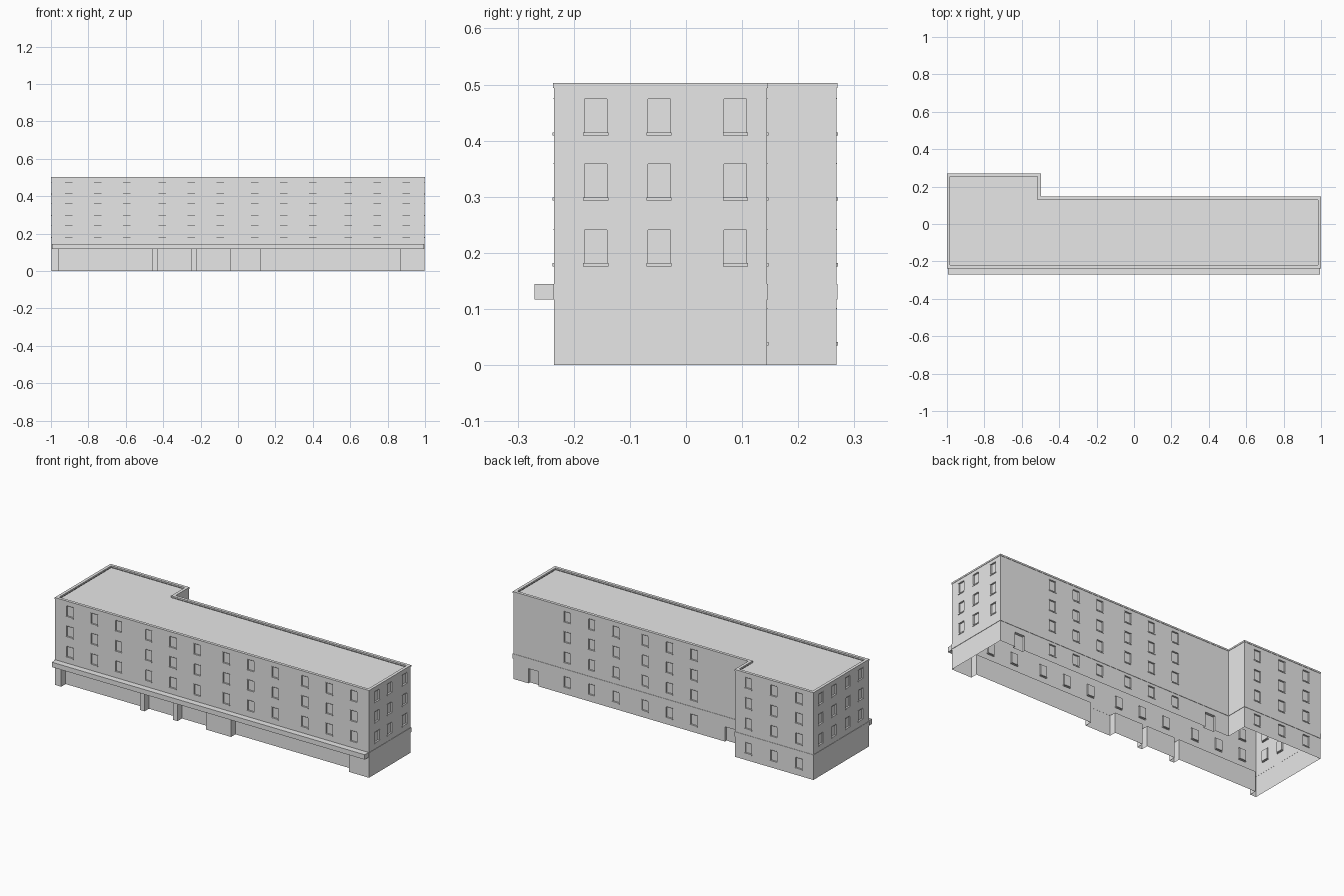
import bpy, bmesh
from mathutils import Vector

cube = bpy.data.objects.get("Cube")
if cube:
    bpy.data.objects.remove(cube, do_unlink=True)

stone = bpy.data.materials.new("light_grey")
stone.use_nodes = True
stone.diffuse_color = (0.8, 0.8, 0.8, 1)
stone.node_tree.nodes["Principled BSDF"].inputs["Base Color"].default_value = (0.8, 0.8, 0.8, 1)

# L-shaped footprint, counter-clockwise from the front right corner
FOOT = [Vector(p) for p in ((-.998, -.235), (.998, -.235), (.998, .144),
                            (-.5, .144), (-.5, .268), (-.998, .268))]
TOP = 0.5
WIN_W, WIN_H, WIN_DEPTH = 0.04, 0.06, 0.008
UPPER = (0.181, 0.298, 0.414)
ALL_FLOORS = (0.04,) + UPPER


def finish(bm, name):
    bmesh.ops.remove_doubles(bm, verts=bm.verts, dist=1e-5)
    mesh = bpy.data.meshes.new(name)
    bm.to_mesh(mesh)
    bm.free()
    mesh.materials.append(stone)
    obj = bpy.data.objects.new(name, mesh)
    bpy.context.collection.objects.link(obj)


def face(bm, points):
    bm.faces.new([bm.verts.new(p) for p in points])


def offset(d):
    """Footprint grown outwards by d."""
    out = []
    for i, p in enumerate(FOOT):
        a = (p - FOOT[i - 1]).normalized()
        b = (FOOT[(i + 1) % len(FOOT)] - p).normalized()
        out.append(p + d * (Vector((a.y, -a.x)) + Vector((b.y, -b.x))))
    return out


def ring(name, inner, outer, z0, z1):
    """Rectangular moulding that follows the footprint."""
    bm = bmesh.new()
    a, b = offset(inner), offset(outer)
    for i in range(len(a)):
        j = (i + 1) % len(a)
        corners = [(b, z0), (b, z1), (a, z1), (a, z0)]
        for k in range(4):
            (p, zp), (q, zq) = corners[k], corners[(k + 1) % 4]
            face(bm, [(*p[i], zp), (*p[j], zp), (*q[j], zq), (*q[i], zq)])
    finish(bm, name)


def wall(name, edge, columns=(), floors=(), holes=()):
    """Wall sheet with recessed openings, plus a sill and lintel per window.
    columns: window centres; holes: (start, end, bottom, top, depth)."""
    a, b = FOOT[edge], FOOT[(edge + 1) % len(FOOT)]
    along = (b - a).normalized()
    normal = Vector((along.y, -along.x))
    length = (b - a).length

    def at(u, z, d=0):
        return (*(a + along * u + normal * d), z)

    def to_u(c):
        return (Vector((c, c)) - a).dot(along)

    openings = []
    for start, end, z0, z1, depth in holes:
        u0, u1 = sorted((to_u(start), to_u(end)))
        openings.append((u0, u1, z0, z1, depth))
    windows = [(to_u(c), z) for c in columns for z in floors]
    for u, z in windows:
        openings.append((u - WIN_W / 2, u + WIN_W / 2, z, z + WIN_H, WIN_DEPTH))

    # Solid cells between the openings
    bm = bmesh.new()
    us = sorted({0, length, *(round(u, 5) for o in openings for u in o[:2])})
    zs = sorted({0, TOP, *(round(z, 5) for o in openings for z in o[2:4])})
    for u0, u1 in zip(us, us[1:]):
        for z0, z1 in zip(zs, zs[1:]):
            u, z = (u0 + u1) / 2, (z0 + z1) / 2
            if not any(o[0] < u < o[1] and o[2] < z < o[3] for o in openings):
                face(bm, [at(u0, z0), at(u1, z0), at(u1, z1), at(u0, z1)])

    # Recessed panes and their reveals
    for u0, u1, z0, z1, depth in openings:
        rim = [(u0, z0), (u1, z0), (u1, z1), (u0, z1)]
        face(bm, [at(u, z, -depth) for u, z in rim])
        for k in range(4):
            p, q = rim[k], rim[(k + 1) % 4]
            if p[1] == q[1] == 0:
                continue
            face(bm, [at(*p), at(*q), at(*q, -depth), at(*p, -depth)])
    finish(bm, name)

    # Sills and lintels
    if windows:
        bm = bmesh.new()
        for u, z in windows:
            for z0, z1, out in ((z - .005, z + .001, .003),
                                (z + WIN_H, z + WIN_H + .002, .0015)):
                block(bm, at, u, z0, z1, out)
        finish(bm, name + "_sills")


def block(bm, at, u, z0, z1, out):
    """Small projecting bar, open towards the wall."""
    u0, u1, back = u - .0225, u + .0225, -WIN_DEPTH / 2
    face(bm, [at(u0, z0, out), at(u1, z0, out), at(u1, z1, out), at(u0, z1, out)])
    face(bm, [at(u0, z1, out), at(u1, z1, out), at(u1, z1, back), at(u0, z1, back)])
    face(bm, [at(u0, z0, back), at(u1, z0, back), at(u1, z0, out), at(u0, z0, out)])
    face(bm, [at(u0, z0, back), at(u0, z0, out), at(u0, z1, out), at(u0, z1, back)])
    face(bm, [at(u1, z0, out), at(u1, z0, back), at(u1, z1, back), at(u1, z1, out)])


# Front wall with shop openings between piers
shops = ((-.96, -.46), (-.43, -.25), (-.22, -.04), (.12, .87))
front_columns = [c + s for c in (-.75, -.25, .245, .745) for s in (-.155, 0, .155)]
wall("front_wall", 0, front_columns, UPPER,
     [(s, e, 0, .117, .04) for s, e in shops])

# End walls, rear walls and the notch
wall("left_end_wall", 1, (-.161, -.048, .088), UPPER)
wall("rear_wall", 2, (.655, .5, .345, .16, .005, -.15), ALL_FLOORS,
     [(c - .032, c + .032, 0, .085, .015) for c in (.87, -.38)])
wall("notch_wall", 3)
wall("wing_rear_wall", 4, (-.585, -.745, -.905), ALL_FLOORS)
wall("right_end_wall", 5, (.2, .08, -.045, -.161), UPPER)

# Mouldings and parapet
ring("floor_band", -.0005, .002, .117, .145)
ring("parapet", -.015, .002, .494, .503)

# Sunken flat roof
bm = bmesh.new()
roof = offset(-.014)
inner = Vector((roof[3].x, roof[0].y))
mid = Vector((roof[5].x, roof[3].y))
for quad in ((roof[0], inner, roof[3], mid), (inner, roof[1], roof[2], roof[3]),
             (mid, roof[3], roof[4], roof[5])):
    face(bm, [(*p, .492) for p in quad])
finish(bm, "roof")

# Canopy over the shop fronts
bm = bmesh.new()
bmesh.ops.create_cube(bm, size=1)
for v in bm.verts:
    v.co = Vector((v.co.x * 1.99, -.2525 + v.co.y * .035, .131 + v.co.z * .028))
finish(bm, "canopy")
